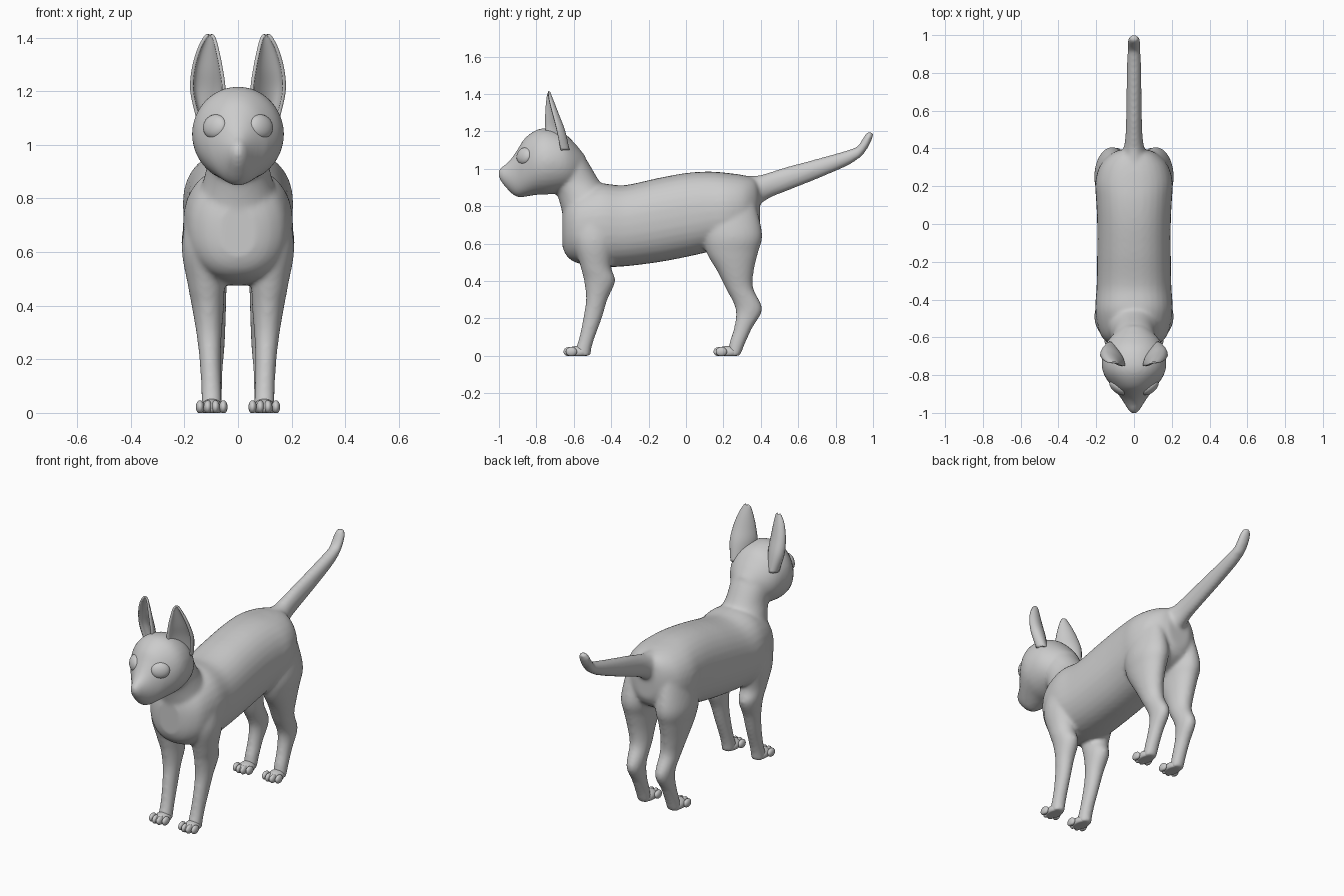
import bpy, bmesh, math
from mathutils import Vector, Matrix

cube = bpy.data.objects.get("Cube")
if cube:
    bpy.data.objects.remove(cube)

grey = bpy.data.materials.new("plain grey")
grey.use_nodes = True
colour = (0.6, 0.6, 0.6, 1)
grey.diffuse_color = colour
grey.node_tree.nodes["Principled BSDF"].inputs["Base Color"].default_value = colour


def finish(bm, name):
    bmesh.ops.recalc_face_normals(bm, faces=bm.faces)
    mesh = bpy.data.meshes.new(name)
    bm.to_mesh(mesh)
    bm.free()
    mesh.materials.append(grey)
    mesh.shade_smooth()
    obj = bpy.data.objects.new(name, mesh)
    bpy.context.collection.objects.link(obj)
    return obj


def smooth_rows(rows, steps=5):
    """Catmull-Rom interpolation of station rows."""
    rows = [Vector(r) for r in rows]
    pts = [rows[0]] + rows + [rows[-1]]
    out = []
    for a, b, c, d in zip(pts, pts[1:], pts[2:], pts[3:]):
        for i in range(steps):
            t = i / steps
            out.append(0.5 * (2 * b + (c - a) * t + (2 * a - 5 * b + 4 * c - d) * t * t
                              + (3 * b - a - 3 * c + d) * t ** 3))
    return out + [rows[-1]]


def loft(bm, axis, rows, square=1.0, side=1, sides=32):
    """Rows: position along axis, low and high of the other axis, x from, x to."""
    rings = []
    for p, lo, hi, x0, x1 in smooth_rows(rows):
        ring = []
        for k in range(sides):
            a = math.tau * k / sides
            c, s = (math.copysign(abs(f) ** square, f) for f in (math.cos(a), math.sin(a)))
            x = side * ((x0 + x1) / 2 + c * (x1 - x0) / 2)
            q = (lo + hi) / 2 + s * (hi - lo) / 2
            ring.append(bm.verts.new((x, p, q) if axis == "y" else (x, q, p)))
        rings.append(ring)
    for r, s in zip(rings, rings[1:]):
        for k in range(sides):
            n = (k + 1) % sides
            bm.faces.new((r[k], r[n], s[n], s[k]))
    bm.faces.new(rings[0])
    bm.faces.new(rings[-1])


def centred(rows):
    return [(p, lo, hi, -w, w) for p, lo, hi, w in rows]


def ellipsoid(bm, centre, radii, turn=Matrix()):
    m = Matrix.Translation(centre) @ turn @ Matrix.Diagonal((*radii, 1))
    bmesh.ops.create_uvsphere(bm, u_segments=24, v_segments=14, radius=1, matrix=m)


body = bmesh.new()
# Torso
loft(body, "y", centred([
    (-.66, .58, .77, .07), (-.635, .53, .83, .13), (-.58, .495, .88, .18),
    (-.46, .475, .92, .205), (-.33, .478, .912, .198), (-.15, .5, .95, .195),
    (0, .528, .977, .195), (.12, .555, .985, .2), (.22, .58, .978, .205),
    (.31, .61, .965, .18), (.37, .65, .945, .125), (.395, .7, .9, .07)]), .88)
# Neck
loft(body, "z", centred([
    (.65, -.655, -.38, .17), (.75, -.66, -.36, .165), (.85, -.685, -.39, .135),
    (.93, -.72, -.46, .115), (1.03, -.76, -.52, .115), (1.12, -.77, -.58, .1)]))
# Head tapering to the muzzle
loft(body, "y", centred([
    (-.54, .96, 1.07, .06), (-.6, .9, 1.142, .125), (-.66, .875, 1.195, .16),
    (-.74, .862, 1.217, .172), (-.8, .86, 1.207, .158), (-.86, .85, 1.165, .118),
    (-.9, .848, 1.105, .085), (-.93, .865, 1.06, .064), (-.96, .895, 1.028, .045),
    (-.985, .925, 1.01, .03), (-1.002, .955, .99, .014)]))
# Tail and its upturned tip
loft(body, "y", centred([
    (.28, .74, .965, .08), (.38, .8, .963, .06), (.45, .845, .982, .047),
    (.55, .885, 1.013, .042), (.7, .945, 1.053, .04), (.85, 1.01, 1.095, .038),
    (.91, 1.045, 1.115, .034), (.94, 1.075, 1.12, .02)]))
loft(body, "z", centred([
    (1.06, .86, .935, .033), (1.1, .9, .965, .036), (1.14, .932, .987, .035),
    (1.18, .956, 1.002, .028), (1.198, .97, .995, .014)]))
# Legs, mirrored
for side in (1, -1):
    loft(body, "z", [
        (.78, -.58, -.38, .06, .185), (.62, -.6, -.38, .05, .21), (.48, -.565, -.4, .05, .188),
        (.4, -.545, -.378, .052, .173), (.3, -.535, -.42, .06, .156), (.2, -.55, -.45, .064, .144),
        (.1, -.57, -.487, .062, .138), (.04, -.59, -.505, .06, .137),
        (0, -.6, -.51, .06, .137)], side=side)
    loft(body, "z", [
        (.82, .1, .37, .04, .18), (.65, .09, .408, .02, .21), (.55, .11, .385, .033, .197),
        (.45, .168, .362, .043, .177), (.36, .213, .36, .045, .157), (.25, .265, .408, .05, .142),
        (.15, .257, .355, .058, .137), (.07, .232, .318, .06, .137),
        (0, .222, .29, .06, .137)], side=side)
torso = finish(body, "body")
fuse = torso.modifiers.new("fuse", "REMESH")
fuse.mode = "VOXEL"
fuse.voxel_size = .01
fuse.use_smooth_shade = True
soften = torso.modifiers.new("soften", "SMOOTH")
soften.factor = .5
soften.iterations = 10

# Paws with four toes each
for side, side_name in ((1, "left"), (-1, "right")):
    for front_y, pair in ((-.655, "front"), (.147, "hind")):
        paw = bmesh.new()
        x = side * .098
        ellipsoid(paw, (x, front_y + .075, .018), (.042, .065, .034))
        for i in range(4):
            off = i - 1.5
            y = front_y + .03 + .012 * (abs(off) > 1)
            ellipsoid(paw, (x + off * .029, y, .022), (.0155, .03, .025))
        for v in paw.verts:
            v.co.z = max(v.co.z, 0)
        finish(paw, f"{pair}_paw_{side_name}")

    # Eye: flattened ball lying on the face
    eye = bmesh.new()
    facing = Vector((side * .62, -.75, .2)).to_track_quat("Z", "Y").to_matrix().to_4x4()
    ellipsoid(eye, (side * .086, -.866, 1.068), (.053, .046, .027), facing)
    finish(eye, f"eye_{side_name}")

    # Ear: cupped shell, open forwards and outwards
    ear = bmesh.new()
    grid = []
    for z, xi, yi, xo, yo, depth in smooth_rows([
            (1.1, .07, -.73, .15, -.67, .065), (1.2, .053, -.75, .172, -.69, .062),
            (1.28, .062, -.752, .167, -.71, .045), (1.35, .076, -.748, .148, -.728, .028),
            (1.395, .088, -.742, .126, -.736, .012), (1.41, .1, -.737, .112, -.736, .004)]):
        row = []
        for k in range(13):
            a = math.pi * k / 12
            t = (1 - math.cos(a)) / 2
            row.append(ear.verts.new((side * (xi + (xo - xi) * t),
                                      yi + (yo - yi) * t + depth * math.sin(a), z)))
        grid.append(row)
    for r, s in zip(grid, grid[1:]):
        for k in range(12):
            ear.faces.new((r[k], r[k + 1], s[k + 1], s[k]))
    shell = finish(ear, f"ear_{side_name}")
    thick = shell.modifiers.new("thickness", "SOLIDIFY")
    thick.thickness = .012
    thick.offset = 0
